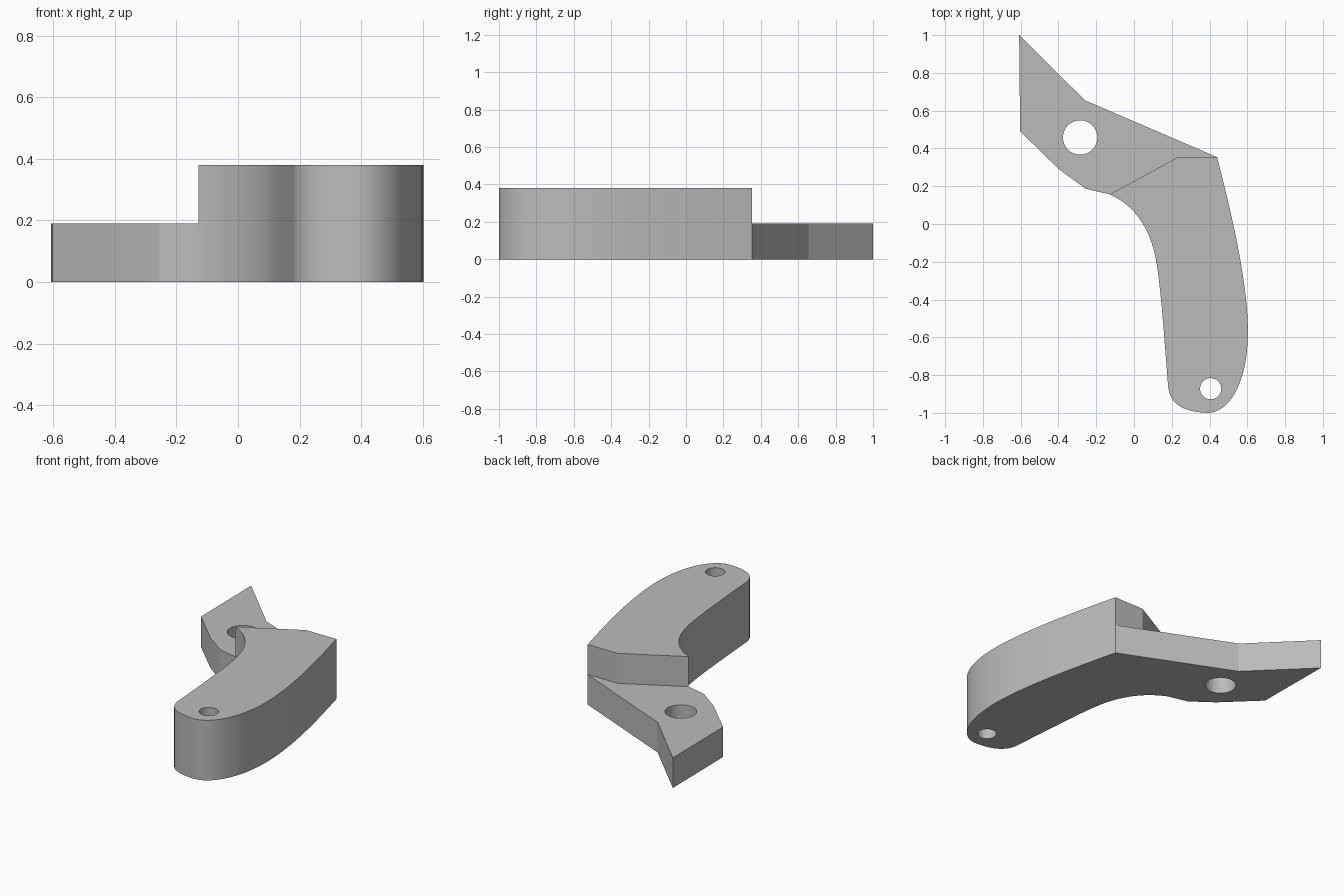
import bpy, bmesh, math
from mathutils import Vector
from mathutils.geometry import interpolate_bezier

if "Cube" in bpy.data.objects:
    bpy.data.objects.remove(bpy.data.objects["Cube"], do_unlink=True)

HEIGHT, PLATE = 0.38, 0.19

grey = bpy.data.materials.new("plain grey")
grey.use_nodes = True
grey.diffuse_color = (0.5, 0.5, 0.5, 1)
grey.node_tree.nodes["Principled BSDF"].inputs["Base Color"].default_value = (0.5, 0.5, 0.5, 1)


def prism(name, outline, z0, z1):
    """Extrude a closed 2D outline from z0 to z1."""
    bm = bmesh.new()
    face = bm.faces.new([bm.verts.new((p[0], p[1], z0)) for p in outline])
    ext = bmesh.ops.extrude_face_region(bm, geom=[face])
    top = [v for v in ext["geom"] if isinstance(v, bmesh.types.BMVert)]
    bmesh.ops.translate(bm, verts=top, vec=(0, 0, z1 - z0))
    bmesh.ops.recalc_face_normals(bm, faces=bm.faces)
    mesh = bpy.data.meshes.new(name)
    bm.to_mesh(mesh)
    bm.free()
    obj = bpy.data.objects.new(name, mesh)
    bpy.context.collection.objects.link(obj)
    mesh.materials.append(grey)
    return obj


def curve(a, b, c, d, n=16):
    """Points of a Bezier edge, without its last point."""
    return interpolate_bezier(*[Vector((*p, 0)) for p in (a, b, c, d)], n)[:-1]


def circle(x, y, r, n=48):
    return [(x + r * math.cos(i * math.tau / n), y + r * math.sin(i * math.tau / n))
            for i in range(n)]


def cut(target, cutter):
    """Subtract the cutter and discard it."""
    cutter.hide_render = True
    mod = target.modifiers.new("cut", "BOOLEAN")
    mod.operation, mod.solver, mod.object = "DIFFERENCE", "EXACT", cutter
    bpy.context.view_layer.objects.active = target
    bpy.ops.object.modifier_apply(modifier=mod.name)
    bpy.data.objects.remove(cutter, do_unlink=True)


# Outline of the whole lever: angular tail, then the curved arm
shoulder, side, tip = (0.44, 0.354), (0.603, -0.57), (0.39, -1.0)
heel, inner, notch = (0.18, -0.85), (0.12, -0.21), (-0.13, 0.157)
outline = [(-0.608, 1.0), (-0.26, 0.655)]
outline += curve(shoulder, (0.51, 0.08), (0.603, -0.3), side, 20)
outline += curve(side, (0.603, -0.85), (0.50, -1.0), tip)
outline += curve(tip, (0.27, -0.995), (0.185, -0.96), heel)
outline += curve(heel, (0.16, -0.6), (0.145, -0.37), inner)
outline += curve(inner, (0.09, -0.02), (0.0, 0.10), notch)
outline += [notch, (-0.257, 0.187), (-0.395, 0.288), (-0.603, 0.49)]
lever = prism("lever_arm", outline, 0, HEIGHT)

# Lower the tail to a plate, leaving an angled step
step = [(-0.2, 0.117), (0.23, 0.353), (0.7, 0.353), (0.7, 1.2), (-0.8, 1.2), (-0.8, 0.117)]
cut(lever, prism("step_cutter", step, PLATE, HEIGHT + 0.2))

# Pivot hole in the plate and pin hole in the arm tip
cut(lever, prism("pivot_hole_cutter", circle(-0.285, 0.458, 0.091), -0.1, HEIGHT + 0.1))
cut(lever, prism("pin_hole_cutter", circle(0.406, -0.872, 0.056), -0.1, HEIGHT + 0.1))

# Smooth the curved walls, keep the edges crisp
bpy.ops.object.select_all(action="DESELECT")
lever.select_set(True)
bpy.context.view_layer.objects.active = lever
bpy.ops.object.shade_smooth_by_angle(angle=math.radians(20))
